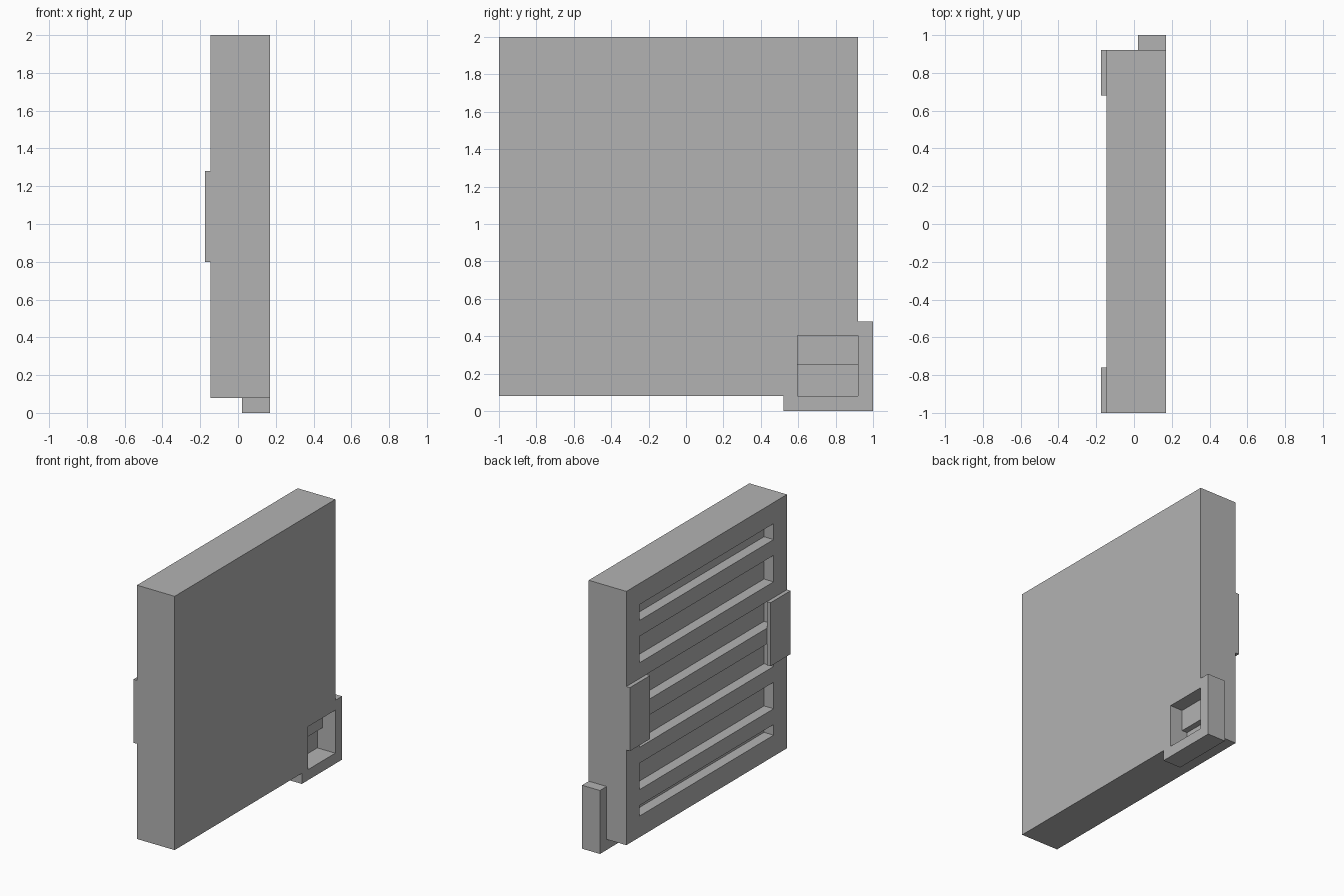
import bpy, bmesh

if "Cube" in bpy.data.objects:
    bpy.data.objects.remove(bpy.data.objects["Cube"])

# Single grey material
grey = bpy.data.materials.new("plain_grey")
grey.diffuse_color = (0.45, 0.45, 0.45, 1)
grey.use_nodes = True
grey.node_tree.nodes["Principled BSDF"].inputs["Base Color"].default_value = grey.diffuse_color


def prism(bm, profile, lo, hi, axis):
    """Extrude a 2D profile along axis: 'x' takes (y, z), 'y' takes (x, z)."""
    def place(p, t):
        return (t, p[0], p[1]) if axis == 'x' else (p[0], t, p[1])
    a = [bm.verts.new(place(p, lo)) for p in profile]
    b = [bm.verts.new(place(p, hi)) for p in profile]
    n = len(profile)
    bm.faces.new(a)
    bm.faces.new(b[::-1])
    for i in range(n):
        j = (i + 1) % n
        bm.faces.new((a[i], b[i], b[j], a[j]))


def box(bm, x0, x1, y0, y1, z0, z1):
    prism(bm, [(y0, z0), (y1, z0), (y1, z1), (y0, z1)], x0, x1, 'x')


def finish(bm, name):
    bmesh.ops.recalc_face_normals(bm, faces=bm.faces[:])
    me = bpy.data.meshes.new(name)
    bm.to_mesh(me)
    bm.free()
    me.materials.append(grey)
    ob = bpy.data.objects.new(name, me)
    bpy.context.collection.objects.link(ob)
    return ob


BACK, FRONT = -0.145, 0.17

# Main panel
bm = bmesh.new()
box(bm, BACK, FRONT, -1, 0.92, 0.08, 2)
panel = finish(bm, "panel")

# Cutter: louvre slots on the back, between slats of equal pitch
bm = bmesh.new()
slat_bottoms = [0.32 * i for i in range(1, 6)]
slot_floors = [0.24] + [b + 0.12 for b in slat_bottoms]
slot_tops = slat_bottoms + [1.84]
for z0, z1 in zip(slot_floors, slot_tops):
    box(bm, BACK - 0.1, BACK + 0.08, -0.84, 0.76, z0, z1)

# Cutter: stepped corner pocket on the front, deeper in its lower half
prism(bm, [(0.3, 0.0), (0.3, 0.405), (0.065, 0.405), (0.065, 0.245),
           (0.02, 0.245), (0.02, 0.0)], 0.595, 1.1, 'y')
cutter = finish(bm, "cutter")
cutter.hide_render = True

mod = panel.modifiers.new("cut", 'BOOLEAN')
mod.operation = 'DIFFERENCE'
mod.solver = 'EXACT'
mod.object = cutter
bpy.context.view_layer.objects.active = panel
bpy.ops.object.modifier_apply(modifier=mod.name)
bpy.data.objects.remove(cutter)

# L-shaped bracket wrapping the lower corner
bm = bmesh.new()
prism(bm, [(0.52, 0), (1, 0), (1, 0.48), (0.92, 0.48), (0.92, 0.08),
           (0.52, 0.08)], 0.02, FRONT, 'x')
finish(bm, "corner_bracket")

# Two raised hinge plates on the back edges
for name, y0 in (("hinge_plate_near", -1), ("hinge_plate_far", 0.68)):
    bm = bmesh.new()
    box(bm, -0.175, BACK, y0, y0 + 0.24, 0.80, 1.28)
    finish(bm, name)
